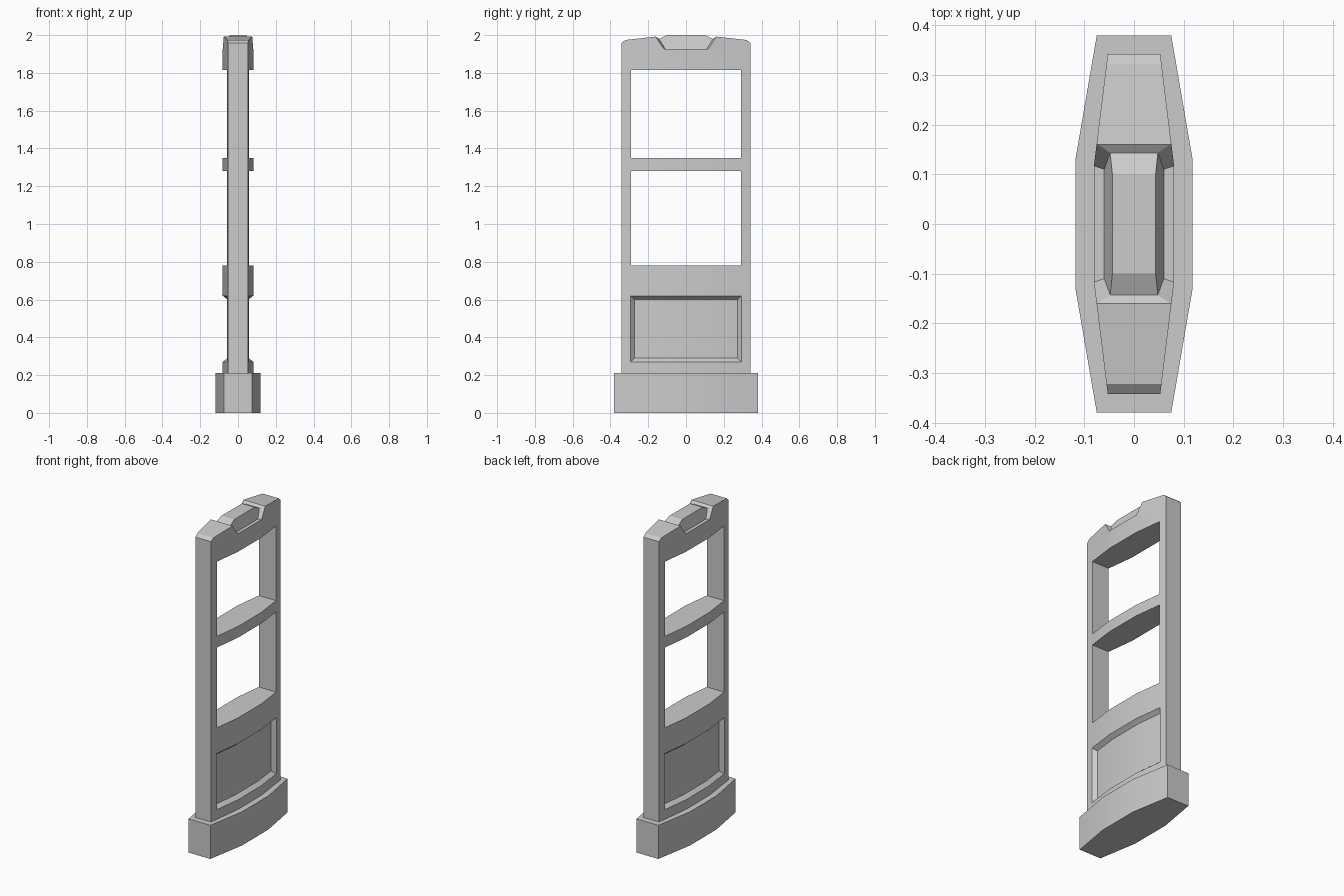
import bpy, bmesh, math

cube = bpy.data.objects.get("Cube")
if cube:
    bpy.data.objects.remove(cube, do_unlink=True)

grey = bpy.data.materials.new("light_grey")
grey.use_nodes = True
COLOR = (0.6, 0.6, 0.6, 1)
grey.diffuse_color = COLOR
grey.node_tree.nodes["Principled BSDF"].inputs["Base Color"].default_value = COLOR


def loft(name, rings):
    """Closed solid through rings with matching point counts."""
    bm = bmesh.new()
    loops = [[bm.verts.new(p) for p in ring] for ring in rings]
    n = len(loops[0])
    for a, b in zip(loops, loops[1:]):
        for i in range(n):
            j = (i + 1) % n
            bm.faces.new((a[i], a[j], b[j], b[i]))
    bm.faces.new(loops[0])
    bm.faces.new(loops[-1])
    bmesh.ops.recalc_face_normals(bm, faces=bm.faces)
    mesh = bpy.data.meshes.new(name)
    bm.to_mesh(mesh)
    bm.free()
    mesh.materials.append(grey)
    obj = bpy.data.objects.new(name, mesh)
    bpy.context.collection.objects.link(obj)
    return obj


def plan_prism(name, end_x, end_y, mid_x, mid_y, z0, z1):
    """Upright solid with an eight-sided bowed plan."""
    quarter = [(end_x, -end_y), (mid_x, -mid_y), (mid_x, mid_y), (end_x, end_y)]
    plan = quarter + [(-x, -y) for x, y in quarter]
    return loft(name, [[(x, y, z) for x, y in plan] for z in (z0, z1)])


def side_prism(name, outline, half_width):
    """Side outline in (y, z) extruded across x."""
    return loft(name, [[(x, y, z) for y, z in outline] for x in (-half_width, half_width)])


def cut(target, tool, operation="DIFFERENCE"):
    mod = target.modifiers.new("cut", "BOOLEAN")
    mod.object, mod.operation, mod.solver = tool, operation, "EXACT"
    bpy.context.view_layer.objects.active = target
    bpy.ops.object.modifier_apply(modifier=mod.name)
    bpy.data.objects.remove(tool, do_unlink=True)


# Plinth and bowed upright panel
base = plan_prism("base", 0.075, 0.38, 0.118, 0.13, 0, 0.21)
frame = plan_prism("frame", 0.053, 0.342, 0.081, 0.115, 0.2, 2.1)

# Crown silhouette with clipped corners and two shallow valleys
half = [(0.342, 0.1), (0.342, 1.957), (0.322, 1.974), (0.16, 1.992),
        (0.143, 1.98), (0.10, 2.0)]
outline = half + [(-y, z) for y, z in reversed(half)]
cut(frame, side_prism("crown_trim", outline, 0.2), "INTERSECT")

# Two open windows
for z0, z1 in ((0.78, 1.28), (1.35, 1.815)):
    hole = [(-0.29, z0), (0.29, z0), (0.29, z1), (-0.29, z1)]
    cut(frame, side_prism("window_cutter", hole, 0.2))

for side in (1, -1):
    # Sloped ledge beside the raised crown block
    rings = []
    for z, xi, yi, yo in ((1.927, 0.06, 0.11, 0.124), (2.02, 0.039, 0.168, 0.189)):
        rings.append([(side * xi, -yi, z), (side * 0.1, -yo, z),
                      (side * 0.1, yo, z), (side * xi, yi, z)])
    cut(frame, loft("ledge_cutter", rings))

    # Bowed lower recess with bevelled rim
    rings = []
    grow = 1.5
    for sign, out_y, out_x, in_y, in_x in ((-1, 0.294, 0.059, 0.272, 0.037),
                                           (-1, 0.115, 0.081, 0.115, 0.056),
                                           (1, 0.115, 0.081, 0.115, 0.056),
                                           (1, 0.294, 0.059, 0.272, 0.037)):
        x = side * (in_x + grow * (out_x - in_x))
        y = sign * (in_y + grow * (out_y - in_y))
        rim = 0.02 * grow
        rings.append([(side * in_x, sign * in_y, 0.29), (x, y, 0.29 - rim),
                      (x, y, 0.60 + rim), (side * in_x, sign * in_y, 0.60)])
    cut(frame, loft("recess_cutter", rings))

# Soft shading over the bowed sides, crisp edges elsewhere
for obj in (base, frame):
    bpy.ops.object.select_all(action="DESELECT")
    obj.select_set(True)
    bpy.context.view_layer.objects.active = obj
    bpy.ops.object.shade_smooth_by_angle(angle=math.radians(20))
